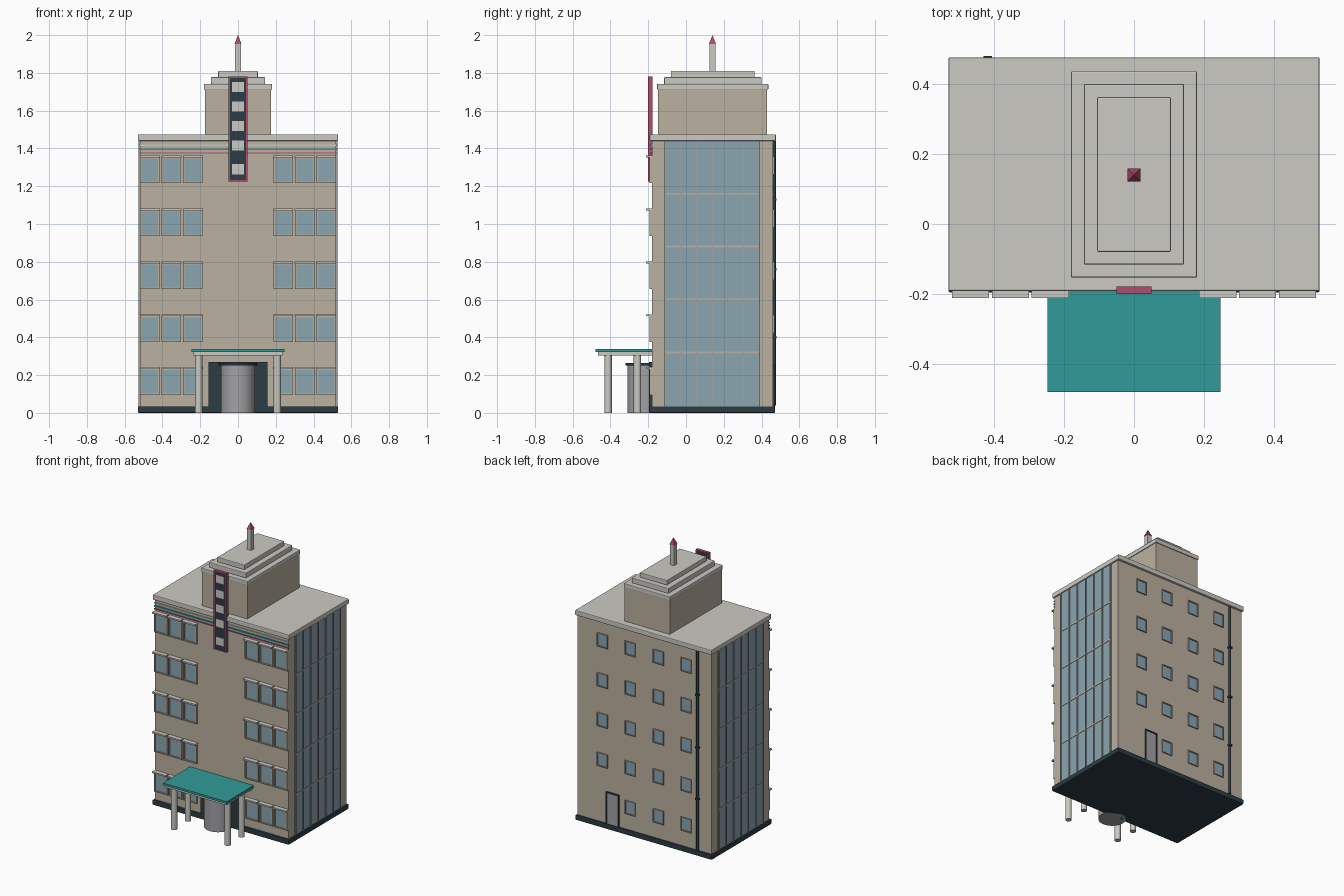
import bpy, bmesh, math
from mathutils import Matrix, Vector

if "Cube" in bpy.data.objects:
    bpy.data.objects.remove(bpy.data.objects["Cube"])


def mat(name, r, g, b):
    m = bpy.data.materials.new(name)
    m.diffuse_color = (r, g, b, 1)
    m.use_nodes = True
    m.node_tree.nodes["Principled BSDF"].inputs["Base Color"].default_value = m.diffuse_color
    return m


TAN = mat("tan_render", 0.50, 0.44, 0.35)
STONE = mat("stone", 0.60, 0.59, 0.55)
DARK = mat("dark_slate", 0.025, 0.045, 0.055)
GLASS = mat("blue_glass", 0.26, 0.38, 0.44)
TEAL = mat("teal", 0.03, 0.33, 0.32)
PINK = mat("pink", 0.45, 0.07, 0.16)
METAL = mat("metal", 0.36, 0.36, 0.38)


def finish(name, bm, material, bevel=0):
    me = bpy.data.meshes.new(name)
    bm.to_mesh(me)
    bm.free()
    ob = bpy.data.objects.new(name, me)
    bpy.context.collection.objects.link(ob)
    me.materials.append(material)
    if bevel:
        mod = ob.modifiers.new("bevel", 'BEVEL')
        mod.width = bevel
        mod.segments = 2
    return ob


def boxes(name, bounds, material, bevel=0):
    """One object from boxes given as (x0, x1, y0, y1, z0, z1)."""
    bm = bmesh.new()
    for x0, x1, y0, y1, z0, z1 in bounds:
        m = Matrix.Translation(((x0 + x1) / 2, (y0 + y1) / 2, (z0 + z1) / 2))
        m = m @ Matrix.Diagonal((x1 - x0, y1 - y0, z1 - z0, 1))
        bmesh.ops.create_cube(bm, size=1, matrix=m)
    return finish(name, bm, material, bevel)


def cylinders(name, items, material, sides=24):
    """One object from upright cylinders given as (x, y, r, z0, z1)."""
    bm = bmesh.new()
    for x, y, r, z0, z1 in items:
        bmesh.ops.create_cone(bm, cap_ends=True, segments=sides, radius1=r, radius2=r,
                              depth=z1 - z0, matrix=Matrix.Translation((x, y, (z0 + z1) / 2)))
    for f in bm.faces:
        f.smooth = len(f.verts) == 4
    for e in bm.edges:
        e.smooth = all(f.smooth for f in e.link_faces)
    return finish(name, bm, material)


def frame(x, z, w, h, t, y0, y1):
    """Four bars of a rectangular frame facing along y."""
    a, b, c, d = x - w / 2, x + w / 2, z - h / 2, z + h / 2
    return [(a, a + t, y0, y1, c, d), (b - t, b, y0, y1, c, d),
            (a + t, b - t, y0, y1, c, c + t), (a + t, b - t, y0, y1, d - t, d)]


# main block, plinth and roof
boxes("main_block", [(-0.52, 0.52, -0.18, 0.46, 0.03, 1.45)], TAN)
boxes("plinth", [(-0.53, 0.53, -0.195, 0.472, 0, 0.035)], DARK, 0.005)
boxes("roof_slab", [(-0.53, 0.53, -0.192, 0.476, 1.44, 1.475)], STONE, 0.005)

# rooftop tower with stepped caps and spire
boxes("tower", [(-0.175, 0.175, -0.147, 0.43, 1.47, 1.72)], TAN)
boxes("tower_cap_low", [(-0.18, 0.18, -0.153, 0.436, 1.712, 1.742)], STONE, 0.004)
boxes("tower_cap_mid", [(-0.143, 0.143, -0.116, 0.4, 1.74, 1.777)], STONE, 0.004)
boxes("tower_cap_top", [(-0.105, 0.105, -0.08, 0.363, 1.775, 1.81)], STONE, 0.004)
boxes("spire_post", [(-0.016, 0.016, 0.124, 0.156, 1.80, 1.955)], STONE)
bm = bmesh.new()
bmesh.ops.create_cone(bm, cap_ends=True, segments=4, radius1=0.0265, radius2=0, depth=0.047,
                      matrix=Matrix.Translation((0, 0.14, 1.9765)) @ Matrix.Rotation(math.pi / 4, 4, 'Z'))
finish("spire_tip", bm, PINK)

# front windows: two groups of three on five floors
glass, frames, visors = [], [], []
for floor in range(5):
    z = 0.165 + 0.28 * floor
    for s in (-1, 1):
        for cx in (0.239, 0.353, 0.467):
            x = s * cx
            glass.append((x - 0.045, x + 0.045, -0.187, -0.175, z - 0.062, z + 0.062))
            frames += frame(x, z, 0.103, 0.138, 0.008, -0.194, -0.175)
            visors.append((x - 0.053, x + 0.053, -0.211, -0.175, z + 0.067, z + 0.077))
boxes("front_window_glass", glass, GLASS)
boxes("front_window_frames", frames, TAN)
boxes("front_window_visors", visors, STONE)

# decorative bands above the top floor
for name, z, h, m in (("upper_band", 1.417, 0.006, STONE), ("teal_band", 1.396, 0.01, TEAL),
                      ("pink_band", 1.376, 0.006, PINK)):
    boxes(name, [(-0.522, 0.522, -0.187, -0.175, z - h / 2, z + h / 2)], m)

# vertical sign with blank light panels
boxes("sign_board", [(-0.044, 0.044, -0.198, -0.178, 1.23, 1.775)], DARK)
boxes("sign_trim", frame(0, 1.5025, 0.1, 0.555, 0.007, -0.2, -0.178), PINK)
boxes("sign_panels", [(-0.032, 0.032, -0.2, -0.19, z - 0.027, z + 0.027)
                      for z in (1.725, 1.622, 1.519, 1.416, 1.29)], STONE)

# side curtain walls
glass, mullions, rails = [], [], []
for s in (-1, 1):
    def side(d0, d1, *rest):
        return (*sorted((s * d0, s * d1)), *rest)
    glass.append(side(0.51, 0.5225, -0.11, 0.388, 0.035, 1.44))
    for i in range(7):
        y = -0.11 + i * 0.083
        mullions.append(side(0.515, 0.528, y - 0.004, y + 0.004, 0.035, 1.44))
    for i in range(4):
        z = 0.32 + 0.28 * i
        rails.append(side(0.515, 0.5255, -0.11, 0.388, z - 0.005, z + 0.005))
boxes("side_glass", glass, GLASS)
boxes("side_mullions", mullions, METAL)
boxes("side_rails", rails, TAN)

# back windows and service door
glass, frames = [], []
for floor in range(5):
    for x in (-0.325, -0.11, 0.11, 0.325):
        if floor == 0 and x > 0.3:
            continue
        z = 0.19 + 0.28 * floor
        glass.append((x - 0.036, x + 0.036, 0.45, 0.463, z - 0.043, z + 0.043))
        frames += frame(x, z, 0.082, 0.095, 0.007, 0.45, 0.469)
boxes("back_window_glass", glass, GLASS)
boxes("back_window_frames", frames, METAL)
boxes("back_door", [(0.202, 0.288, 0.45, 0.465, 0.035, 0.252)], METAL)
boxes("back_door_frame", [(0.195, 0.203, 0.45, 0.47, 0.035, 0.26), (0.287, 0.295, 0.45, 0.47, 0.035, 0.26),
                          (0.203, 0.287, 0.45, 0.47, 0.251, 0.26)], DARK)

# drainpipe with brackets
cylinders("drainpipe", [(-0.417, 0.467, 0.009, 0.04, 1.44)], DARK, 12)
boxes("pipe_brackets", [(-0.429, -0.405, 0.45, 0.48, z - 0.006, z + 0.006)
                        for z in (0.4, 0.76, 1.13)], DARK)

# entrance: dark surround, revolving door drum, canopy on four columns
boxes("entrance_surround", [(-0.155, 0.155, -0.196, -0.17, 0.02, 0.27)], DARK)
cylinders("revolving_door_drum", [(0, -0.22, 0.09, 0, 0.252)], METAL, 32)
cylinders("revolving_door_cap", [(0, -0.22, 0.1, 0.25, 0.264)], DARK, 32)
cylinders("canopy_columns", [(x, y, 0.02, 0, 0.31) for x in (-0.208, 0.208) for y in (-0.412, -0.257)], STONE)
boxes("canopy_soffit", [(-0.235, 0.235, -0.467, -0.18, 0.305, 0.325)], STONE)
boxes("canopy_roof", [(-0.247, 0.247, -0.48, -0.18, 0.323, 0.338)], TEAL)
